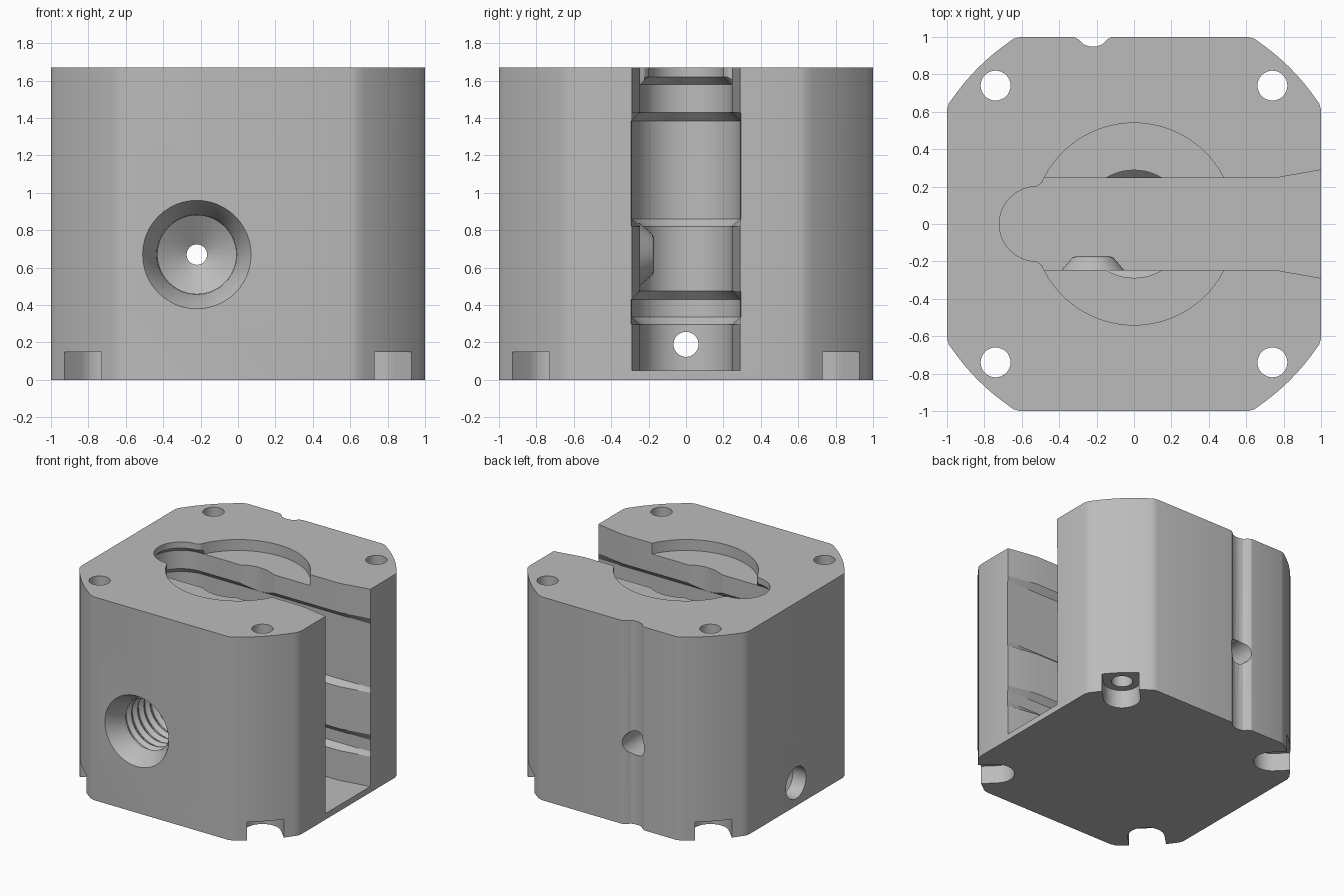
import bpy, bmesh, math
from mathutils import Matrix, Vector

cube = bpy.data.objects.get("Cube")
if cube:
    bpy.data.objects.remove(cube, do_unlink=True)

H = 1.67
grey = bpy.data.materials.new("light grey")
grey.use_nodes = True
grey.diffuse_color = (0.5, 0.5, 0.5, 1)
grey.node_tree.nodes["Principled BSDF"].inputs["Base Color"].default_value = (0.5, 0.5, 0.5, 1)


def loft(name, rings, matrix=Matrix()):
    """Closed solid through equal-length rings of points."""
    bm = bmesh.new()
    loops = [[bm.verts.new(p) for p in ring] for ring in rings]
    for a, b in zip(loops, loops[1:]):
        for i in range(len(a)):
            j = (i + 1) % len(a)
            bm.faces.new((a[i], a[j], b[j], b[i]))
    bm.faces.new(loops[0][::-1])
    bm.faces.new(loops[-1])
    bmesh.ops.recalc_face_normals(bm, faces=bm.faces)
    mesh = bpy.data.meshes.new(name)
    bm.to_mesh(mesh)
    bm.free()
    mesh.transform(matrix)
    mesh.materials.append(grey)
    obj = bpy.data.objects.new(name, mesh)
    bpy.context.collection.objects.link(obj)
    return obj


def arc(r, start, end, n, cx=0, cy=0):
    angles = [math.radians(start + (end - start) * i / n) for i in range(n + 1)]
    return [(cx + r * math.cos(a), cy + r * math.sin(a)) for a in angles]


def extrude(name, outline, z0, z1, matrix=Matrix()):
    return loft(name, [[(x, y, z) for x, y in outline] for z in (z0, z1)], matrix)


def lathe(name, profile, matrix=Matrix(), n=48):
    """Stack of circles (radius, height) around z."""
    return loft(name, [[(x, y, h) for x, y in arc(r, 0, 360, n)[:-1]] for r, h in profile], matrix)


def combine(other, operation='DIFFERENCE'):
    mod = block.modifiers.new(other.name, 'BOOLEAN')
    mod.operation, mod.solver, mod.object = operation, 'EXACT', other
    bpy.context.view_layer.objects.active = block
    bpy.ops.object.modifier_apply(modifier=mod.name)
    bpy.data.objects.remove(other, do_unlink=True)


# Block with bowed, softened corners
corner = [(0.99, 0.645), (0.968, 0.675)] + arc(1.18, 37, 53, 6) + [(0.675, 0.968), (0.645, 0.99)]
corner = [(1, 0.61)] + corner + [(0.61, 1)]
outline = []
for k in range(4):
    turn = Matrix.Rotation(k * math.pi / 2, 2)
    outline += [tuple(turn @ Vector(p)) for p in corner]
block = extrude("housing_block", outline, 0, H)


# Side slot with stepped width, flared mouth and rounded inner end
def slot_ring(z, half, end):
    side = [(1.02, 0.293), (0.75, half), (-0.46, half)]
    pts = [(x, -y) for x, y in side] + arc(end, 270, 90, 24, -0.52) + side[::-1]
    return [(x, y, z) for x, y in pts]


narrow, wide, lip = (0.245, 0.245), (0.29, 0.29), (0.245, 0.2)
steps = [(0.05, narrow), (0.295, narrow), (0.335, wide), (0.43, wide), (0.475, narrow),
         (0.82, narrow), (0.86, wide), (1.385, wide), (1.43, narrow), (1.58, narrow),
         (1.62, lip), (1.72, lip)]
combine(loft("slot", [slot_ring(z, *w) for z, w in steps]))

# Round top recess and central bore
combine(lathe("top_recess", [(0.54, 1.58), (0.54, 1.75)], n=96))
combine(lathe("centre_bore", [(0.288, 1.2), (0.288, 1.65)], n=64))

# Corner bolt holes with radial relief slots underneath
for k in range(4):
    a = math.pi / 4 + k * math.pi / 2
    place = Matrix.Rotation(a, 4, 'Z') @ Matrix.Translation((0.74 * math.sqrt(2), 0, 0))
    combine(lathe("bolt_hole", [(0.08, -0.1), (0.08, 1.8)], place, 32))
    relief = [(0.4, -0.14)] + arc(0.14, 270, 90, 16) + [(0.4, 0.14)]
    combine(extrude("corner_relief", relief, -0.1, 0.15, place))

# Front port: boss inside the slot, countersink, threads and drilled tip
front = Matrix.Translation((-0.22, 0, 0.67)) @ Matrix.Rotation(math.pi / 2, 4, 'X')
combine(lathe("port_boss", [(0.085, 0.17), (0.11, 0.18), (0.17, 0.25), (0.17, 0.3)], front), 'UNION')
port = [(0.30, 1.02), (0.29, 1.0), (0.215, 0.88)]
for i in range(6):
    h = 0.84 - i * 0.08
    port += [(0.21, h), (0.235, h - 0.03), (0.235, h - 0.04), (0.21, h - 0.07)]
port += [(0.21, 0.34), (0.05, 0.235)]
combine(lathe("front_port", port, front))
combine(lathe("port_drill", [(0.055, 0.1), (0.055, 0.4)], front, 24))

# Rear groove and stepped cross hole
groove = [(-0.33, 1.05), (-0.32, 1.0), (-0.295, 0.985), (-0.27, 0.96), (-0.24, 0.95),
          (-0.2, 0.95), (-0.17, 0.96), (-0.145, 0.985), (-0.12, 1.0), (-0.11, 1.05)]
combine(extrude("rear_groove", groove, -0.1, 1.8))
combine(lathe("rear_hole", [(0.1, -1.1), (0.1, -0.75), (0.055, -0.7), (0.055, -0.1)], front, 32))

# Low side hole reaching the slot
side = Matrix.Translation((0, 0, 0.19)) @ Matrix.Rotation(-math.pi / 2, 4, 'Y')
combine(lathe("side_hole", [(0.13, 1.1), (0.13, 0.88), (0.067, 0.84), (0.067, 0.5)], side, 32))

# Smooth the curved walls, keep edges crisp
bpy.ops.object.select_all(action='DESELECT')
block.select_set(True)
bpy.context.view_layer.objects.active = block
bpy.ops.object.shade_smooth_by_angle(angle=math.radians(25))
